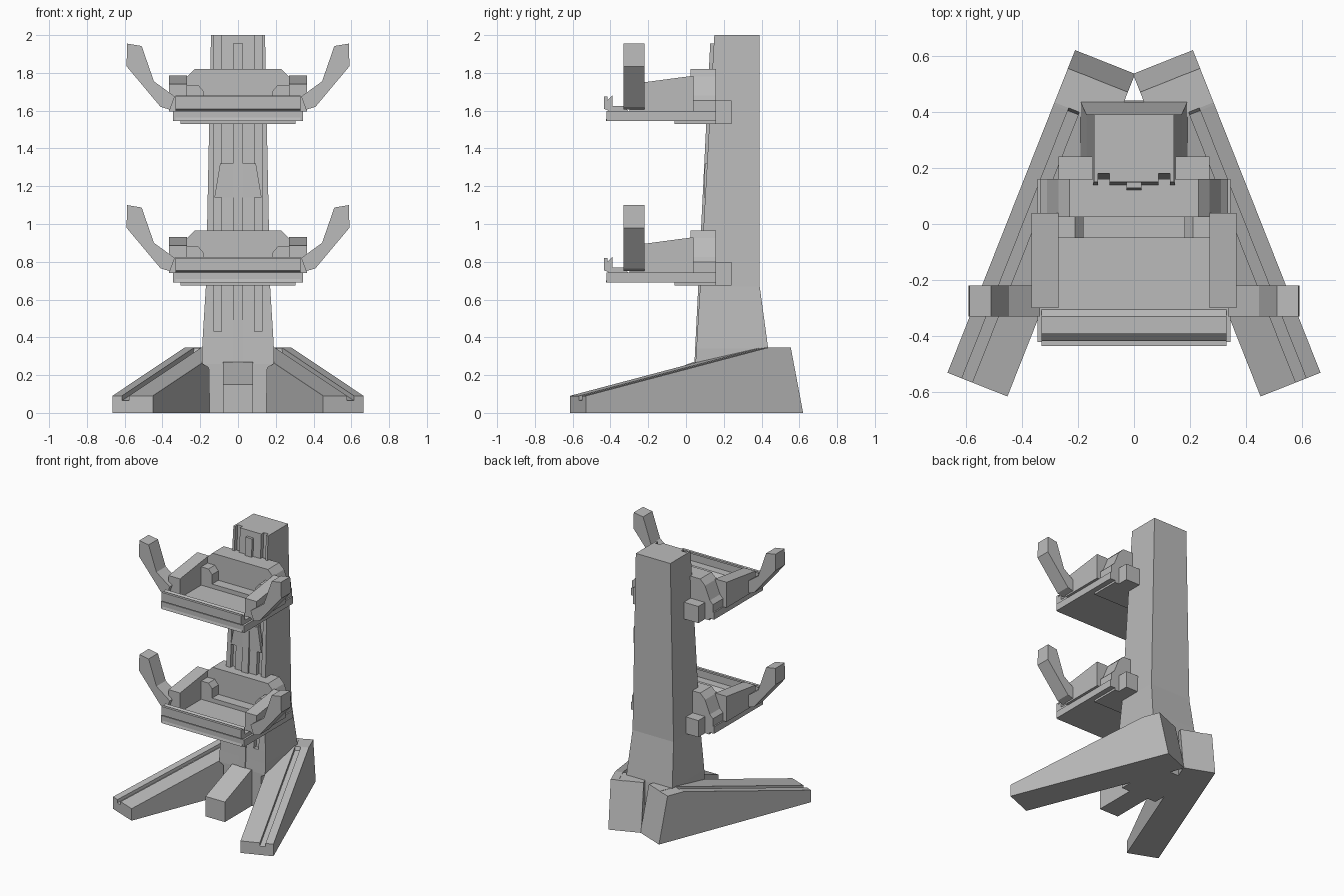
import bpy, bmesh
from mathutils import Vector

old = bpy.data.objects.get("Cube")
if old:
    bpy.data.objects.remove(old, do_unlink=True)

grey = bpy.data.materials.new("mid_grey")
grey.use_nodes = True
tone = (0.5, 0.5, 0.5, 1)
grey.diffuse_color = tone
grey.node_tree.nodes["Principled BSDF"].inputs["Base Color"].default_value = tone


def loft(name, rings, mirror=False):
    """Skin a list of equal-length rings and cap both ends."""
    bm = bmesh.new()
    rows = [[bm.verts.new(p) for p in ring] for ring in rings]
    n = len(rows[0])
    for a, b in zip(rows, rows[1:]):
        for i in range(n):
            j = (i + 1) % n
            bm.faces.new((a[i], a[j], b[j], b[i]))
    bm.faces.new(rows[0])
    bm.faces.new(rows[-1][::-1])
    bmesh.ops.recalc_face_normals(bm, faces=bm.faces)
    mesh = bpy.data.meshes.new(name)
    bm.to_mesh(mesh)
    bm.free()
    mesh.materials.append(grey)
    obj = bpy.data.objects.new(name, mesh)
    bpy.context.collection.objects.link(obj)
    if mirror:
        obj.modifiers.new("Mirror", 'MIRROR').use_axis = (True, False, False)
    return obj


def side_prism(name, outline, x0, x1, z=0, mirror=False):
    """Extrude a (y, z) outline along x."""
    return loft(name, [[(x, a, b + z) for a, b in outline] for x in (x0, x1)], mirror)


def front_prism(name, outline, y0, y1, z=0, mirror=False):
    """Extrude an (x, z) outline along y."""
    return loft(name, [[(a, y, b + z) for a, b in outline] for y in (y0, y1)], mirror)


def box(name, x, y, z, base=0, mirror=False):
    outline = [(y[0], z[0]), (y[1], z[0]), (y[1], z[1]), (y[0], z[1])]
    return side_prism(name, outline, x[0], x[1], base, mirror)


# Column: plain flared base, then an upper shaft with two front grooves
def base_ring(z, w, front, back):
    return [(-w, front, z), (w, front, z), (w, back, z), (-w, back, z)]


def shaft_ring(z, w, front, back):
    half = []
    for x, d in ((.088, 0), (.088, .03), (.128, .03), (.128, 0), (w, 0)):
        half.append((x, front + d, z))
    left = [(-x, y, z) for x, y, z in reversed(half)]
    return left + half + [(w, back, z), (-w, back, z)]


loft("column_base", [base_ring(*r) for r in (
    (0, .15, .05, .43), (.24, .155, .05, .44), (.26, .19, .05, .44),
    (.34, .19, .055, .435), (.43, .185, .06, .423))])
loft("column_shaft", [shaft_ring(*r) for r in (
    (.43, .185, .06, .423), (.67, .17, .075, .39), (2, .143, .15, .39))])

# Rail and cover plate on the column front
side_prism("centre_rail", [(.045, .27), (.128, 1.955), (.16, 1.955), (.07, .27)], -.027, .027)
loft("cover_plate", [
    [(-.125, .095, 1.14), (.125, .095, 1.14), (.125, .12, 1.14), (-.125, .12, 1.14)],
    [(-.095, .1, 1.32), (.095, .1, 1.32), (.095, .13, 1.32), (-.095, .13, 1.32)]])

# Short centre foot
side_prism("centre_foot", [(-.27, 0), (-.27, .15), (.04, .27), (.1, .27), (.1, 0)], -.08, .08)

# Splayed legs with a groove running along the top
corner = Vector((.21, .62, 0))
along = Vector((.368, -.93, 0))
inward = Vector((-.93, -.368, 0))


def leg_ring(t_low, t_top, height, depth):
    g = height - depth
    section = ((0, 0), (0, height), (.055, height), (.055, g),
               (.095, g), (.095, height), (.23, height), (.23, 0))
    ring = []
    for w, z in section:
        t = t_low + (t_top - t_low) * z / height
        ring.append(corner + along * t + inward * w + Vector((0, 0, z)))
    return ring


loft("leg", [leg_ring(*r) for r in (
    (0, .07, .345, .002), (.2, .2, .345, .002),
    (.21, .21, .343, .025), (1.237, 1.237, .09, .025))], mirror=True)

# Two identical trays; heights are measured from the tray underside
for label, base in (("lower", .675), ("upper", 1.53)):
    box(label + "_tray_floor", (-.345, .345), (-.42, .16), (.015, .068), base)
    box(label + "_tray_underplate", (-.305, .305), (-.06, .16), (0, .02), base)
    side_prism(label + "_front_lip", [
        (-.425, .015), (-.41, .07), (-.435, .08), (-.435, .145), (-.415, .145),
        (-.415, .125), (-.39, .15), (-.39, .095), (-.33, .095), (-.305, .068),
        (-.305, .015)], -.33, .33, base)
    front_prism(label + "_back_wall", [
        (-.335, .015), (-.335, .125), (-.31, .15), (-.27, .25), (-.23, .29),
        (.23, .29), (.27, .25), (.31, .15), (.335, .125), (.335, .015)],
        .025, .16, base)
    box(label + "_back_step", (-.2, .2), (-.05, .03), (.06, .1), base)
    box(label + "_column_bracket", (.14, .27), (.05, .24), (0, .125), base, True)
    side_prism(label + "_side_wall", [
        (-.3, .065), (-.3, .21), (.04, .255), (.04, .065)], .27, .365, base, True)
    front_prism(label + "_corner_block", [
        (.27, .06), (.27, .205), (.21, .205), (.18, .17), (.18, .06)],
        -.05, .03, base, True)
    front_prism(label + "_support_arm", [
        (.335, .145), (.36, .075), (.41, .09), (.59, .305), (.587, .425),
        (.51, .412), (.445, .225)], -.33, -.22, base, True)
